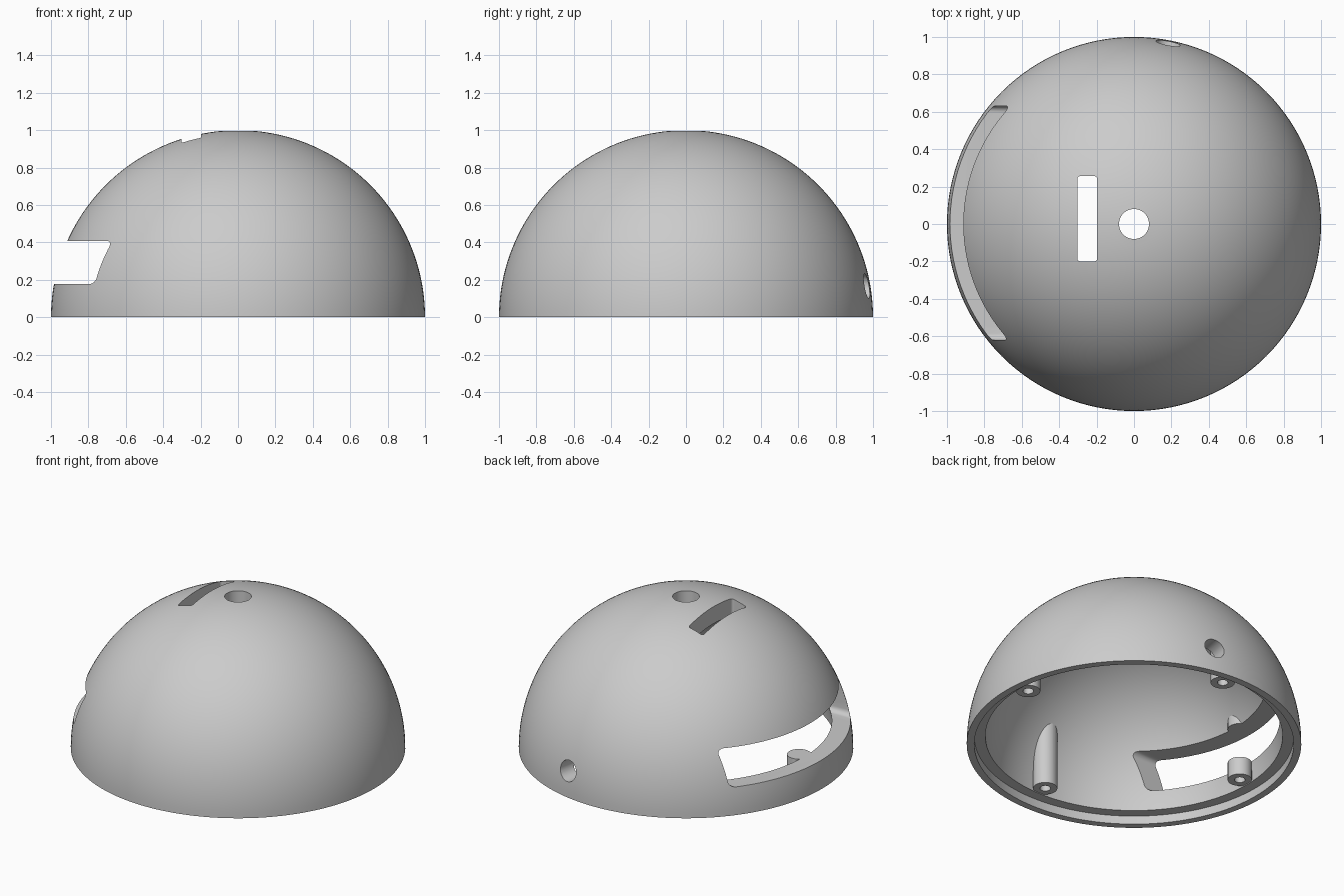
import bpy, bmesh, math
from mathutils import Matrix, Vector

if "Cube" in bpy.data.objects:
    bpy.data.objects.remove(bpy.data.objects["Cube"], do_unlink=True)

OUTER, INNER, BORE = 1.0, 0.89, 0.08      # shell radii and top bore radius
LEDGE_R, LEDGE_Z = 0.955, 0.055           # stepped rim
POST_R, POST_DIST = 0.072, 0.825          # screw posts

grey = bpy.data.materials.new("plain_grey")
grey.use_nodes = True
grey.diffuse_color = (0.6, 0.6, 0.6, 1)
grey.node_tree.nodes["Principled BSDF"].inputs["Base Color"].default_value = (0.6, 0.6, 0.6, 1)


def make_object(name, bm):
    bmesh.ops.recalc_face_normals(bm, faces=bm.faces)
    mesh = bpy.data.meshes.new(name)
    bm.to_mesh(mesh)
    bm.free()
    mesh.materials.append(grey)
    obj = bpy.data.objects.new(name, mesh)
    bpy.context.collection.objects.link(obj)
    return obj


def lathe(name, profile, steps):
    """Spin a closed (radius, z) outline around the z axis."""
    bm = bmesh.new()
    verts = [bm.verts.new((r, 0, z)) for r, z in profile]
    edges = [bm.edges.new((v, verts[i - 1])) for i, v in enumerate(verts)]
    bmesh.ops.spin(bm, geom=verts + edges, cent=(0, 0, 0), axis=(0, 0, 1),
                   angle=math.tau, steps=steps, use_merge=True)
    bmesh.ops.remove_doubles(bm, verts=bm.verts, dist=1e-5)
    return make_object(name, bm)


def cylinder(name, radius, depth, matrix, segments=48):
    bm = bmesh.new()
    bmesh.ops.create_cone(bm, cap_ends=True, segments=segments, radius1=radius,
                          radius2=radius, depth=depth, matrix=matrix)
    return make_object(name, bm)


def rounded_prism(name, half_u, half_v, corner, length, matrix):
    """Rounded rectangle in local xy, extruded along local z."""
    bm = bmesh.new()
    verts = []
    for k, (su, sv) in enumerate([(1, 1), (-1, 1), (-1, -1), (1, -1)]):
        for i in range(7):
            a = (k + i / 6) * math.pi / 2
            verts.append(bm.verts.new((su * (half_u - corner) + corner * math.cos(a),
                                       sv * (half_v - corner) + corner * math.sin(a), 0)))
    face = bm.faces.new(verts)
    ext = bmesh.ops.extrude_face_region(bm, geom=[face])["geom"]
    bmesh.ops.translate(bm, vec=(0, 0, length),
                        verts=[g for g in ext if isinstance(g, bmesh.types.BMVert)])
    bmesh.ops.transform(bm, matrix=matrix, verts=bm.verts)
    return make_object(name, bm)


def boolean(obj, cutter, operation="DIFFERENCE"):
    mod = obj.modifiers.new("cut", "BOOLEAN")
    mod.operation, mod.object, mod.solver = operation, cutter, "EXACT"
    bpy.context.view_layer.objects.active = obj
    bpy.ops.object.modifier_apply(modifier=mod.name)


def arc(radius, start, end, count):
    return [(radius * math.cos(start + (end - start) * i / count),
             radius * math.sin(start + (end - start) * i / count)) for i in range(count + 1)]


# Dome shell with stepped rim and vertical top bore
profile = arc(OUTER, 0, math.acos(BORE / OUTER), 40)
profile += arc(INNER, math.acos(BORE / INNER), math.asin(LEDGE_Z / INNER), 36)
profile += [(LEDGE_R, LEDGE_Z), (LEDGE_R, 0)]
shell = lathe("dome_shell", profile, 128)

# Cutters: wide side window, top slot, round cable hole
side = Matrix.Translation((-0.3, 0.005, 0.293)) @ Matrix(
    ((0, 0, -1, 0), (1, 0, 0, 0), (0, 1, 0, 0), (0, 0, 0, 1)))
window = rounded_prism("window_cutter", 0.625, 0.115, 0.035, 1.0, side)
slot = rounded_prism("slot_cutter", 0.053, 0.228, 0.015, 0.8,
                     Matrix.Translation((-0.25, 0.028, 0.5)))
heading = Vector((math.sin(math.radians(10.7)), math.cos(math.radians(10.7)), 0))
cable = cylinder("cable_cutter", 0.066, 0.4,
                 Matrix.Translation(heading * 0.95 + Vector((0, 0, 0.167)))
                 @ heading.to_track_quat("Z", "Y").to_matrix().to_4x4())
for cutter in (window, slot, cable):
    boolean(shell, cutter)

# Ball that trims the post tops inside the shell wall
bm = bmesh.new()
bmesh.ops.create_uvsphere(bm, u_segments=64, v_segments=32, radius=0.93)
ball = make_object("trim_ball", bm)

# Four screw posts with blind holes; the window also cuts the one beside it
posts = []
for name, x, y in (("left", 1, 0), ("right", -1, 0), ("front", 0, -1), ("back", 0, 1)):
    spot = Vector((x, y, 0)) * POST_DIST
    post = cylinder(name + "_screw_post", POST_R, 0.6,
                    Matrix.Translation(spot + Vector((0, 0, LEDGE_Z + 0.305))))
    pilot = cylinder("pilot_cutter", 0.032, 0.2, Matrix.Translation(spot + Vector((0, 0, 0.05))), 24)
    boolean(post, ball, "INTERSECT")
    boolean(post, pilot)
    if name == "right":
        boolean(post, window)
    bpy.data.objects.remove(pilot, do_unlink=True)
    posts.append(post)

for helper in (window, slot, cable, ball):
    bpy.data.objects.remove(helper, do_unlink=True)

# Smooth curved faces, keep cut edges crisp
bpy.ops.object.select_all(action="DESELECT")
for obj in [shell] + posts:
    obj.select_set(True)
bpy.context.view_layer.objects.active = shell
bpy.ops.object.shade_smooth_by_angle(angle=math.radians(30))
